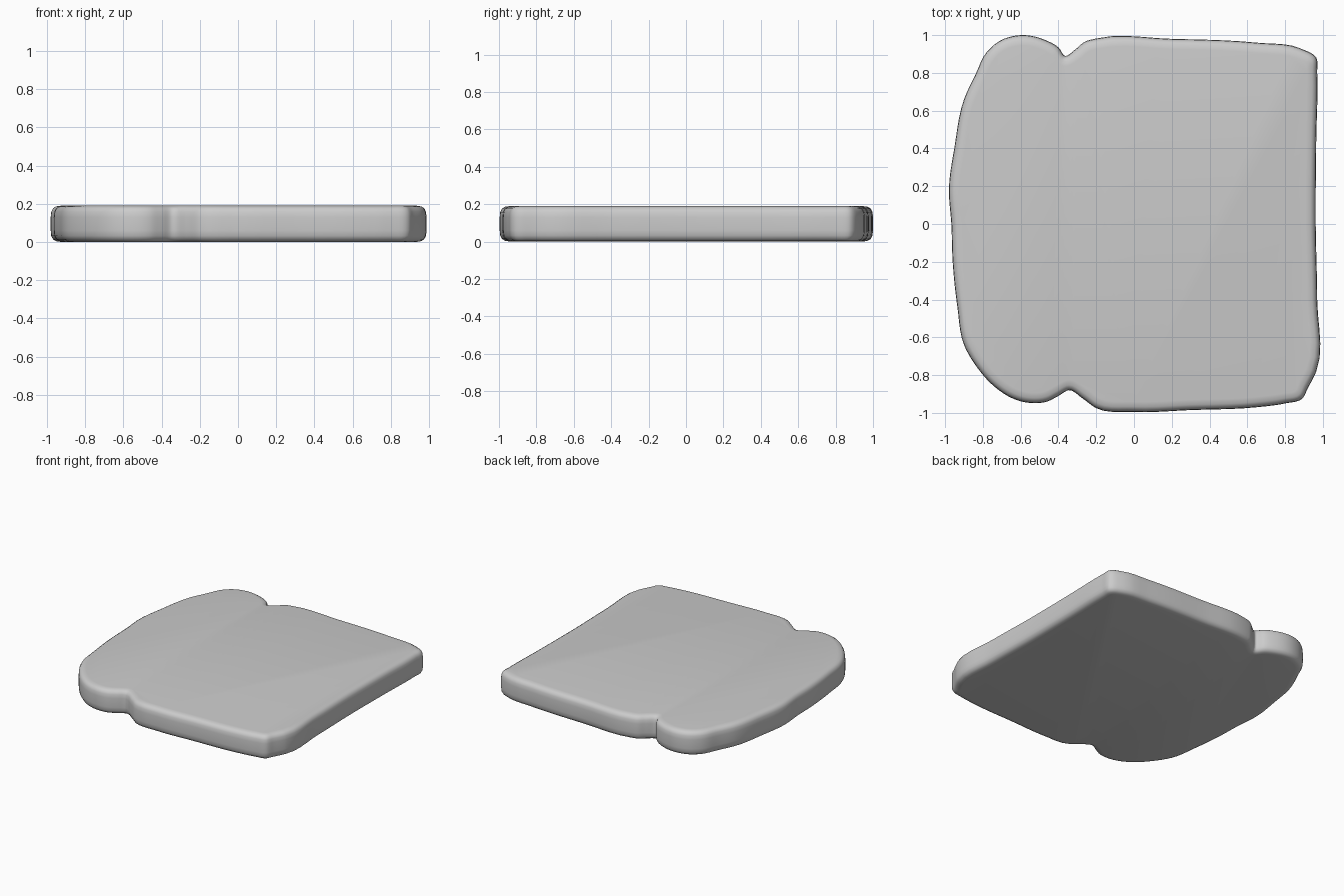
import bpy, bmesh, math
from mathutils import Vector

if "Cube" in bpy.data.objects:
    bpy.data.objects.remove(bpy.data.objects["Cube"])

# Slice outline, counter-clockwise seen from above
OUTLINE = [
    (0.965, 0.45), (0.97, 0.80), (0.965, 0.88), (0.88, 0.93), (0.65, 0.96), (0.2, 0.98),
    (-0.2, 0.982), (-0.26, 0.965), (-0.31, 0.925), (-0.365, 0.89), (-0.40, 0.935),
    (-0.46, 0.97), (-0.60, 1.0), (-0.71, 0.97), (-0.78, 0.91), (-0.84, 0.79),
    (-0.90, 0.66), (-0.95, 0.41), (-0.98, 0.18), (-0.967, 0.0), (-0.96, -0.2),
    (-0.935, -0.44), (-0.90, -0.64), (-0.83, -0.76), (-0.74, -0.86), (-0.65, -0.92),
    (-0.57, -0.945), (-0.46, -0.94), (-0.40, -0.91), (-0.345, -0.88), (-0.27, -0.925),
    (-0.2, -0.975), (0.0, -0.995), (0.3, -0.985), (0.65, -0.97), (0.80, -0.95),
    (0.89, -0.925), (0.92, -0.87), (0.965, -0.78), (0.97, -0.4), (0.962, 0.0)]

# Crust cross-section: (inset from outline, height)
CRUST = [(0.055, 0.0), (0.03, 0.004), (0.013, 0.013), (0.003, 0.032), (0.0, 0.06),
         (0.0, 0.13), (0.003, 0.158), (0.012, 0.176), (0.028, 0.186), (0.055, 0.19)]
STEPS = 5


def inset_points(points, amount):
    result = []
    for i, p in enumerate(points):
        d_in = (p - points[i - 1]).normalized()
        d_out = (points[(i + 1) % len(points)] - p).normalized()
        d = (d_in + d_out).normalized()
        result.append(p + Vector((-d.y, d.x)) * amount)
    return result


def smooth_loop(points, steps):
    # Closed cubic curve through the points, tangents scaled to uneven spacing
    n, result = len(points), []
    tangents = []
    for i in range(n):
        a, b, c = points[i - 1], points[i], points[(i + 1) % n]
        la, lc = (b - a).length, (c - b).length
        tangents.append(((b - a) / la * lc + (c - b) / lc * la) / (la + lc))
    for i in range(n):
        p, q = points[i], points[(i + 1) % n]
        length = (q - p).length
        m, k = tangents[i] * length, tangents[(i + 1) % n] * length
        for s in range(steps):
            t = s / steps
            result.append(p * (2*t**3 - 3*t*t + 1) + m * (t**3 - 2*t*t + t)
                          + q * (3*t*t - 2*t**3) + k * (t**3 - t*t))
    return result


# Loft the crust rings and cap both faces
bm = bmesh.new()
base = [Vector(p) for p in OUTLINE]
rings = []
for inset, z in CRUST:
    loop = smooth_loop(inset_points(base, inset), STEPS)
    rings.append([bm.verts.new((p.x, p.y, z)) for p in loop])
n = len(rings[0])
for low, high in zip(rings, rings[1:]):
    for i in range(n):
        j = (i + 1) % n
        bm.faces.new((low[i], low[j], high[j], high[i]))
bm.faces.new(rings[-1])
bm.faces.new(rings[0][::-1])

mesh = bpy.data.meshes.new("bread_slice")
bm.to_mesh(mesh)
bm.free()
bread = bpy.data.objects.new("bread_slice", mesh)
bpy.context.collection.objects.link(bread)
bpy.context.view_layer.objects.active = bread
bread.select_set(True)
bpy.ops.object.shade_smooth_by_angle(angle=math.radians(50))
